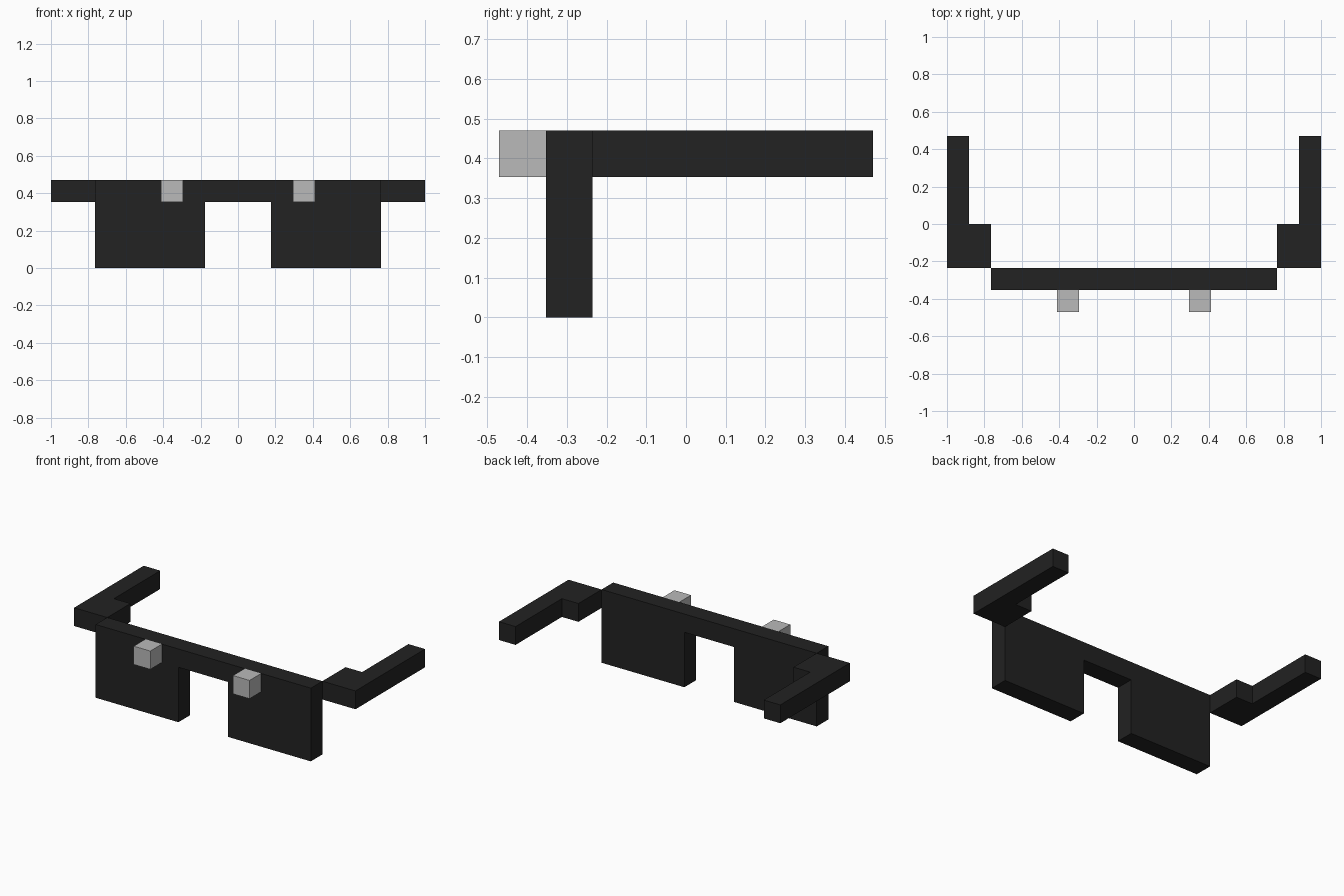
import bpy, bmesh
from mathutils import Vector

if "Cube" in bpy.data.objects:
    bpy.data.objects.remove(bpy.data.objects["Cube"])

U = 2 / 17  # one block of the model's grid


def material(name, value):
    mat = bpy.data.materials.new(name)
    mat.diffuse_color = (value, value, value, 1)
    mat.use_nodes = True
    mat.node_tree.nodes["Principled BSDF"].inputs["Base Color"].default_value = mat.diffuse_color
    return mat


black = material("black plastic", 0.016)
grey = material("light grey", 0.49)


def prism(name, outline, extrude, mat):
    """Extrude a flat outline (in grid blocks) into a solid."""
    bm = bmesh.new()
    face = bm.faces.new([bm.verts.new(Vector(p) * U) for p in outline])
    new = bmesh.ops.extrude_face_region(bm, geom=[face])["geom"]
    verts = [g for g in new if isinstance(g, bmesh.types.BMVert)]
    bmesh.ops.translate(bm, verts=verts, vec=Vector(extrude) * U)
    bmesh.ops.recalc_face_normals(bm, faces=bm.faces)
    mesh = bpy.data.meshes.new(name)
    bm.to_mesh(mesh)
    bm.free()
    mesh.materials.append(mat)
    obj = bpy.data.objects.new(name, mesh)
    bpy.context.collection.objects.link(obj)
    return obj


# Front frame: two square lenses joined by the brow and bridge
half = [(1.5, 3), (1.5, 0), (6.5, 0), (6.5, 4)]
front = half + [(-x, z) for x, z in reversed(half)]
prism("lens_frame", [(x, -3, z) for x, z in front], (0, 1, 0), black)

# Stepped temple arms and the small cubes on the lenses
arm = [(6.5, -2), (8.5, -2), (8.5, 4), (7.5, 4), (7.5, 0), (6.5, 0)]
cube = [(2.5, -4), (3.5, -4), (3.5, -3), (2.5, -3)]
for side, s in (("left", -1), ("right", 1)):
    prism(side + "_temple_arm", [(s * x, y, 3) for x, y in arm], (0, 0, 1), black)
    prism(side + "_glint_cube", [(s * x, y, 3) for x, y in cube], (0, 0, 1), grey)
